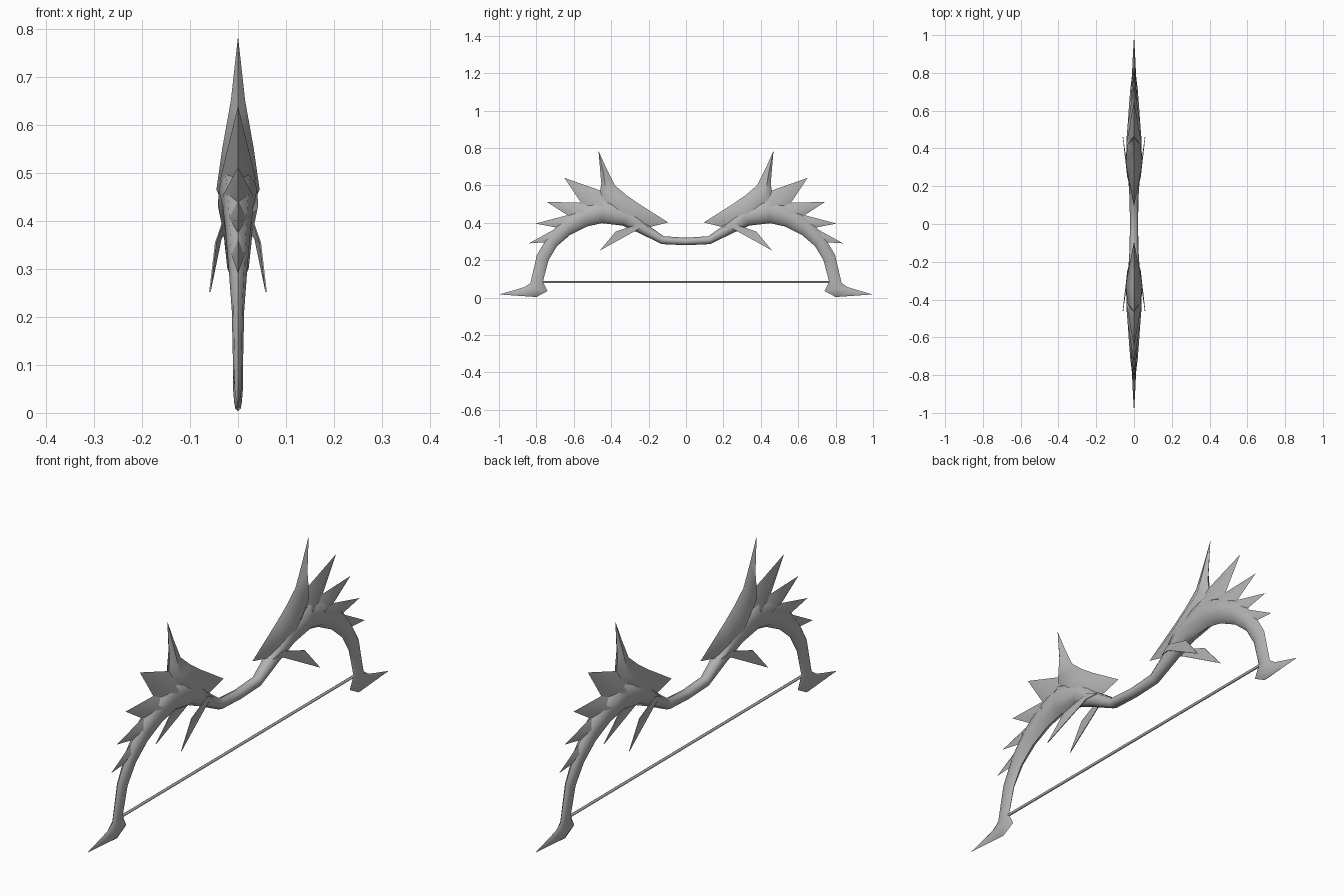
import bpy, bmesh, math
from mathutils import Vector

cube = bpy.data.objects.get("Cube")
if cube:
    bpy.data.objects.remove(cube, do_unlink=True)

mat = bpy.data.materials.new("Matte grey")
mat.use_nodes = True
GREY = (0.45, 0.45, 0.45, 1)
mat.diffuse_color = GREY
mat.node_tree.nodes["Principled BSDF"].inputs["Base Color"].default_value = GREY


def finish(name, bm, mirror, angle=60):
    """Turn a bmesh into a smooth-shaded object mirrored on the given axes."""
    bmesh.ops.remove_doubles(bm, verts=bm.verts, dist=1e-5)
    bmesh.ops.recalc_face_normals(bm, faces=bm.faces)
    me = bpy.data.meshes.new(name)
    bm.to_mesh(me)
    bm.free()
    me.materials.append(mat)
    ob = bpy.data.objects.new(name, me)
    bpy.context.collection.objects.link(ob)
    bpy.ops.object.select_all(action='DESELECT')
    ob.select_set(True)
    bpy.context.view_layer.objects.active = ob
    bpy.ops.object.shade_smooth_by_angle(angle=math.radians(angle))
    if any(mirror):
        mod = ob.modifiers.new("Mirror", 'MIRROR')
        mod.use_axis = mirror
        mod.merge_threshold = 0.0005
    return ob


def loft(name, sections, sides, cap_start=False):
    """Skin sections given as (inner y, inner z, outer y, outer z, half width)."""
    bm = bmesh.new()
    rings = []
    for iy, iz, oy, oz, w in sections:
        inner, outer = Vector((0, iy, iz)), Vector((0, oy, oz))
        mid, half = (inner + outer) / 2, (outer - inner) / 2
        ring = []
        for k in range(sides):
            a = 2 * math.pi * k / sides
            p = mid + half * math.cos(a)
            p.x = w * math.sin(a)
            ring.append(bm.verts.new(p))
        rings.append(ring)
    for r, s in zip(rings, rings[1:]):
        for k in range(sides):
            n = (k + 1) % sides
            bm.faces.new((r[k], r[n], s[n], s[k]))
    if cap_start:
        bm.faces.new(rings[0])
    return finish(name, bm, (False, True, False))


# Curved bow body from the grip to the pointed foot
loft("bow_limb", [
    (0.00, 0.280, 0.00, 0.320, 0.022),
    (0.13, 0.286, 0.12, 0.328, 0.023),
    (0.25, 0.345, 0.22, 0.400, 0.030),
    (0.34, 0.385, 0.29, 0.480, 0.042),
    (0.45, 0.398, 0.44, 0.530, 0.040),
    (0.53, 0.380, 0.56, 0.485, 0.032),
    (0.62, 0.335, 0.65, 0.425, 0.026),
    (0.69, 0.275, 0.73, 0.340, 0.020),
    (0.735, 0.200, 0.797, 0.228, 0.013),
    (0.765, 0.085, 0.832, 0.078, 0.010),
    (0.740, 0.035, 0.865, 0.056, 0.010),
    (0.800, 0.003, 0.915, 0.041, 0.008),
    (0.998, 0.017, 0.998, 0.017, 0.0),
], 8)

# Large keeled horn with a pointed nose over the grip
loft("main_horn", [
    (0.095, 0.402, 0.095, 0.402, 0.0),
    (0.24, 0.365, 0.25, 0.500, 0.030),
    (0.34, 0.385, 0.315, 0.545, 0.045),
    (0.47, 0.500, 0.380, 0.600, 0.033),
    (0.453, 0.610, 0.425, 0.690, 0.015),
    (0.468, 0.785, 0.468, 0.785, 0.0),
], 4)

# Row of shrinking spikes along the outer curve
spikes = [
    ((0.51, 0.43, 0.38, 0.545), (0.65, 0.64), 0.037),
    ((0.57, 0.40, 0.49, 0.505), (0.745, 0.512), 0.032),
    ((0.62, 0.36, 0.56, 0.460), (0.805, 0.396), 0.026),
    ((0.69, 0.30, 0.65, 0.395), (0.84, 0.29), 0.020),
]
for i, (base, tip, w) in enumerate(spikes, 1):
    loft(f"back_spike_{i}", [(*base, w), (*tip, *tip, 0.0)], 4, True)

# Thin leaf fins flaring out beside the grip
bm = bmesh.new()
outline = [(0.024, 0.20, 0.375), (0.034, 0.25, 0.395), (0.048, 0.375, 0.354),
           (0.060, 0.46, 0.252), (0.036, 0.25, 0.368)]
outer = [bm.verts.new(p) for p in outline]
inner = [bm.verts.new((x - 0.003, y, z)) for x, y, z in outline]
bm.faces.new(outer)
bm.faces.new(inner[::-1])
for k in range(5):
    n = (k + 1) % 5
    bm.faces.new((outer[k], inner[k], inner[n], outer[n]))
finish("side_fins", bm, (True, True, False), 30)

# Straight bowstring between the two feet
bm = bmesh.new()
bmesh.ops.create_cone(bm, cap_ends=True, segments=6, radius1=0.006, radius2=0.006, depth=1.56)
string = finish("bowstring", bm, (False, False, False), 65)
string.rotation_euler.x = math.pi / 2
string.location.z = 0.083
